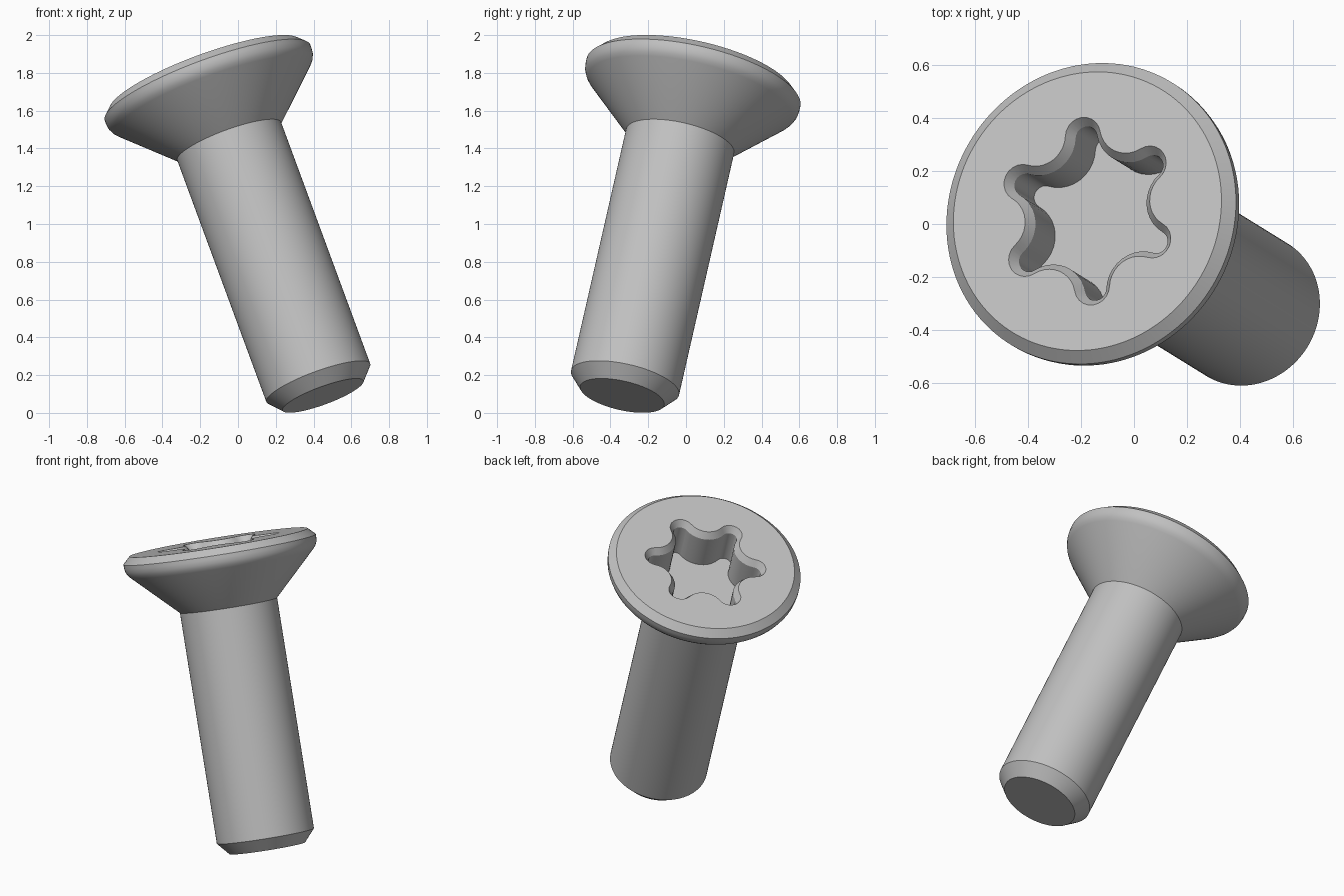
import bpy, bmesh, math
from mathutils import Matrix, Vector

if "Cube" in bpy.data.objects:
    bpy.data.objects.remove(bpy.data.objects["Cube"], do_unlink=True)

ARC = 10               # points per arc of the socket
SIDES = 6 * 2 * ARC    # every ring shares this count


def circle(radius, height):
    """Plain ring, turned so its points line up with the socket ring."""
    return [Vector((radius * math.cos(t), radius * math.sin(t), height))
            for t in (2 * math.pi * (i - ARC / 2) / SIDES for i in range(SIDES))]


def star(offset, height):
    """Six-lobe ring of tangent arcs, shrunk inwards by offset."""
    outer, inner, lobe = 0.365, 0.25, 0.07
    ra = outer - lobe
    c = math.cos(math.pi / 6)
    # valley radius that makes both arcs tangent
    valley = (ra**2 + inner**2 - 2 * ra * inner * c - lobe**2) / (2 * (lobe - inner + ra * c))
    c1 = Vector((ra, 0, height))
    c2 = Vector(((inner + valley) * c, (inner + valley) / 2, height))
    phi = math.atan2(c2.y - c1.y, c2.x - c1.x)
    start, end = phi + math.pi, 4 * math.pi / 3 - phi
    points = []
    for i in range(ARC):
        t = phi * (2 * i / ARC - 1)
        points.append(c1 + (lobe - offset) * Vector((math.cos(t), math.sin(t), 0)))
    for i in range(ARC):
        t = start + (end - start) * i / ARC
        points.append(c2 + (valley + offset) * Vector((math.cos(t), math.sin(t), 0)))
    return [Matrix.Rotation(k * math.pi / 3, 3, 'Z') @ p for k in range(6) for p in points]


# Rings from the tip, up the shank and head, then down into the socket
TOP = 1.848
profile = [(0.228, 0), (0.293, 0.074), (0.293, 1.468),
           (0.552, 1.722), (0.567, 1.740), (0.577, 1.762), (0.58, 1.785),
           (0.58, TOP - 0.042), (0.537, TOP)]
rings = [circle(r, h) for r, h in profile]
rings += [star(0, TOP), star(0.027, TOP - 0.04), star(0.027, TOP - 0.26)]

bm = bmesh.new()
loops = [[bm.verts.new(p) for p in ring] for ring in rings]
for low, high in zip(loops, loops[1:]):
    for i in range(SIDES):
        j = (i + 1) % SIDES
        bm.faces.new((low[i], low[j], high[j], high[i]))
bm.faces.new(reversed(loops[0]))   # tip
bm.faces.new(loops[-1])            # socket floor

# Lean the screw along its axis
axis = Vector((-0.3385, 0.209, 0.9174)).normalized()
u = (Vector((0, 1, 0)) - axis * axis.y).normalized()
frame = Matrix((u, axis.cross(u), axis)).transposed() @ Matrix.Rotation(math.radians(8), 3, 'Z')
bm.transform(Matrix.Translation((0.45, -0.338, 0.0915)) @ frame.to_4x4())

mesh = bpy.data.meshes.new("countersunk_screw")
bm.to_mesh(mesh)
bm.free()
screw = bpy.data.objects.new("countersunk_screw", mesh)
bpy.context.collection.objects.link(screw)

# Plain grey metal
grey = bpy.data.materials.new("grey_metal")
grey.use_nodes = True
colour = (0.53, 0.53, 0.53, 1)
grey.diffuse_color = colour
grey.node_tree.nodes["Principled BSDF"].inputs["Base Color"].default_value = colour
mesh.materials.append(grey)

bpy.ops.object.select_all(action='DESELECT')
screw.select_set(True)
bpy.context.view_layer.objects.active = screw
bpy.ops.object.shade_smooth_by_angle(angle=math.radians(30))
